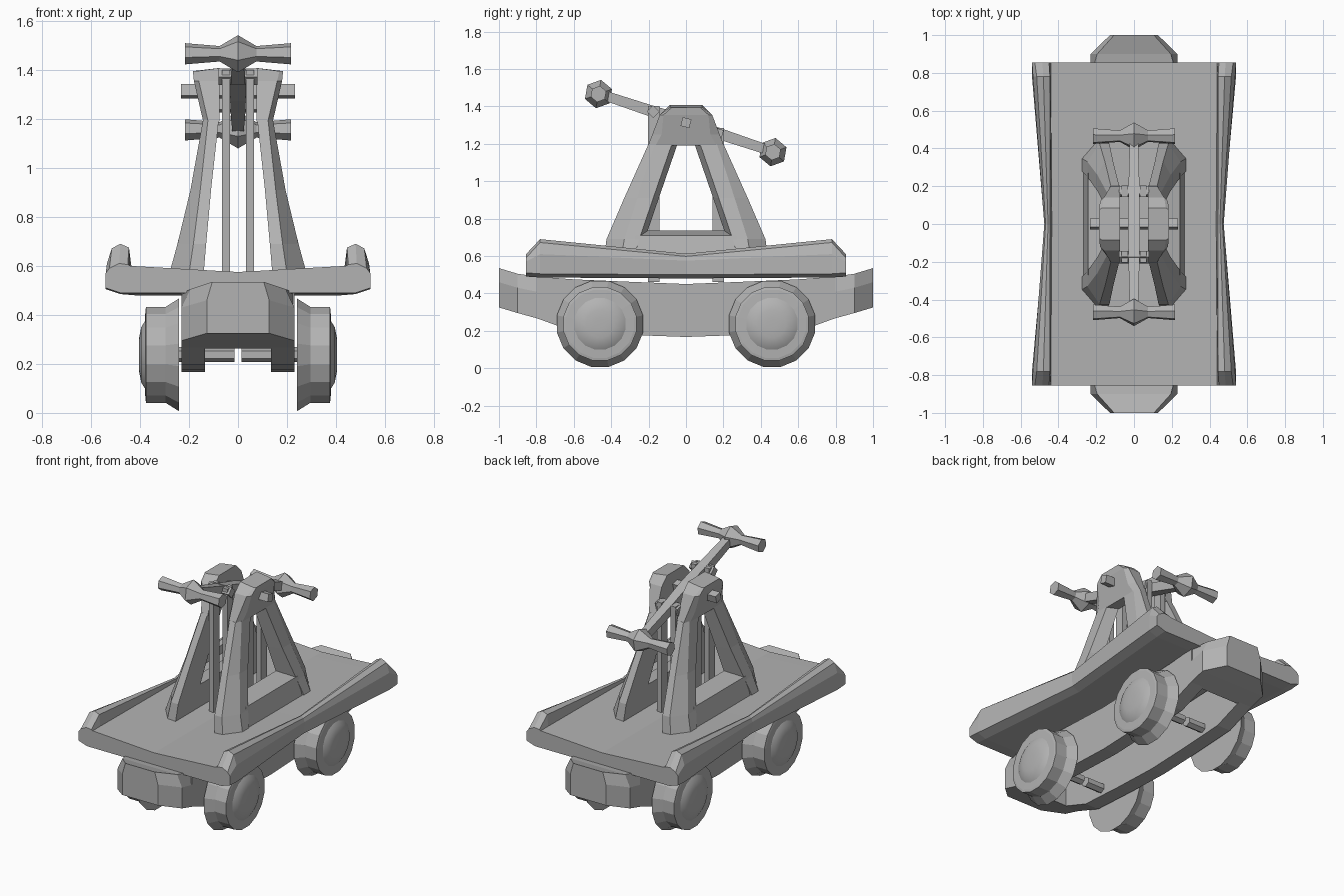
import bpy, bmesh, math
from mathutils import Matrix, Vector

if "Cube" in bpy.data.objects:
    bpy.data.objects.remove(bpy.data.objects["Cube"])

grey = bpy.data.materials.new("plain_grey")
grey.diffuse_color = (0.45, 0.45, 0.45, 1)
grey.use_nodes = True
grey.node_tree.nodes["Principled BSDF"].inputs["Base Color"].default_value = grey.diffuse_color


def finish(bm, name, smooth_rule=None):
    bmesh.ops.recalc_face_normals(bm, faces=bm.faces)
    me = bpy.data.meshes.new(name)
    bm.to_mesh(me)
    bm.free()
    me.materials.append(grey)
    if smooth_rule:
        for p in me.polygons:
            p.use_smooth = smooth_rule(p)
    ob = bpy.data.objects.new(name, me)
    bpy.context.collection.objects.link(ob)
    return ob


def add_loft(bm, rings):
    """Bridge equal-length rings and cap both ends."""
    vs = [[bm.verts.new(p) for p in r] for r in rings]
    n = len(vs[0])
    for a, b in zip(vs, vs[1:]):
        for i in range(n):
            j = (i + 1) % n
            bm.faces.new((a[i], a[j], b[j], b[i]))
    bm.faces.new(vs[0])
    bm.faces.new(vs[-1])


def loft(name, rings):
    bm = bmesh.new()
    add_loft(bm, rings)
    return finish(bm, name)


def spin_x(profile, n, centre, phase=0.0, flip=1):
    """Rings around an axis parallel to x from (x, radius) pairs."""
    cx, cy, cz = centre
    return [[(cx + flip * x, cy + r * math.cos(phase + k * math.tau / n),
              cz + r * math.sin(phase + k * math.tau / n)) for k in range(n)]
            for x, r in profile]


# Deck with raised side rails: half sections, mirrored in x
end = [(.48, .49), (.54, .51), (.54, .57), (.525, .59), (.485, .61), (.45, .605), (.44, .60)]
near = [(.48, .485), (.54, .505), (.535, .61), (.515, .672), (.48, .69), (.445, .675), (.44, .60)]
mid = [(.42, .48), (.47, .50), (.475, .575), (.468, .598), (.455, .612), (.445, .608), (.435, .597)]


def deck_ring(half, y):
    return ([(x, y, z) for x, z in half] + [(0, y, .575)]
            + [(-x, y, z) for x, z in reversed(half)])


loft("deck", [deck_ring(h, y) for h, y in
              ((end, -.855), (near, -.78), (mid, 0), (near, .78), (end, .855))])

# Chassis: two long beams joined by tapered end blocks
beam = [(-.8, .49, .268), (-.6, .475, .195), (-.3, .462, .178), (0, .45, .167),
        (.3, .462, .178), (.6, .475, .195), (.8, .49, .268)]
for side, s in (("left", -1), ("right", 1)):
    loft(side + "_chassis_beam",
         [[(s * .135, y, b), (s * .23, y, b), (s * .23, y, t), (s * .135, y, t)]
          for y, t, b in beam])
for side, s in (("front", -1), ("rear", 1)):
    rows = [(.78, .23, .23, .488, .262), (.9, .195, .23, .505, .295), (1, .105, .127, .535, .325)]
    loft(side + "_bumper",
         [[(-b, s * y, zb), (b, s * y, zb), (b, s * y, (zb + zt) / 2 + .03), (a, s * y, zt),
           (-a, s * y, zt), (-b, s * y, (zb + zt) / 2 + .03)] for y, a, b, zt, zb in rows])

# Wheels with inner flange and domed hub, plus axle stubs
wheel = [(.24, .235), (.295, .2), (.375, .2), (.378, .185), (.38, .14), (.395, .115),
         (.403, .075), (.405, .03)]
for end_name, y in (("front", -.46), ("rear", .46)):
    for side, s in (("left", -1), ("right", 1)):
        bm = bmesh.new()
        add_loft(bm, spin_x(wheel, 16, (0, y, .237), math.pi / 16, s))
        finish(bm, f"{end_name}_{side}_wheel", lambda p: abs(p.center.x) > .381)
        loft(f"{end_name}_{side}_axle",
             spin_x([(.015, .031), (.25, .031)], 6, (0, y, .238), math.pi / 6, s))

# A-frames: legs, cross bar and flared top block
# leg rows: z, outer y, inner y, outer x, inner x, chamfer x, chamfer y
leg = [(.57, .44, .285, .28, .14, .08, .09), (.69, .425, .25, .247, .13, .065, .095),
       (.91, .33, .175, .194, .11, .04, .07), (1.2, .2, .075, .142, .078, .02, .035)]
# top rows: z, half y, outer x, chamfer x, chamfer y
top = [(1.19, .203, .142, .02, .04), (1.25, .18, .156, .02, .05),
       (1.355, .14, .18, .02, .02), (1.395, .085, .184, .015, .01)]
for side, s in (("left", -1), ("right", 1)):
    bm = bmesh.new()
    for t in (-1, 1):
        add_loft(bm, [[(s * xi, t * yo, z), (s * (xo - cx), t * yo, z),
                       (s * xo, t * (yo - cy), z), (s * xo, t * yi, z),
                       (s * xi, t * (yi - .03), z)]
                      for z, yo, yi, xo, xi, cx, cy in leg])
    add_loft(bm, [[(s * .075, -h, z + lift), (s * (xo - cx), -h, z),
                   (s * xo, -h + cy, z), (s * xo, h - cy, z),
                   (s * (xo - cx), h, z), (s * .075, h, z + lift)]
                  for z, h, xo, cx, cy in top
                  for lift in [.013 if z > 1.38 else 0]])
    add_loft(bm, [[(s * .14, y, .57), (s * .272, y, .57), (s * .243, y, .71),
                   (s * .128, y, .735)] for y in (-.27, .27)])
    finish(bm, side + "_a_frame")

# Rocking lever, tilted down toward the rear
SLOPE = -.333
PIVOT = 1.313
loft("lever_arm",
     [[(-w, y, PIVOT + SLOPE * y - h), (w, y, PIVOT + SLOPE * y - h),
       (w, y, PIVOT + SLOPE * y + h), (-w, y, PIVOT + SLOPE * y + h)]
      for y, w, h in ((-.46, .022, .027), (-.17, .03, .032), (0, .032, .04),
                      (.17, .03, .032), (.46, .022, .027))])

# Hexagonal handles at both lever ends
grip = [(-.217, .044), (-.075, .032), (0, .077), (.075, .032), (.217, .044)]
for end_name, y in (("front", -.468), ("rear", .465)):
    loft(end_name + "_handle",
         spin_x(grip, 6, (0, y, PIVOT + SLOPE * y - .003), math.radians(80)))

# Pivot pin and the pins joining lever to connecting rods
for name, y, half, r, deg in (("pivot_pin", 0, .232, .034, 30),
                              ("front_rod_pin", -.176, .08, .034, 0),
                              ("rear_rod_pin", .172, .08, .034, 30)):
    loft(name, spin_x([(-half, r), (half, r)], 4, (0, y, PIVOT + SLOPE * y), math.radians(deg)))

# Vertical connecting rods, in pairs either side of the lever
for end_name, y in (("front", -.173), ("rear", .173)):
    z_top = PIVOT + SLOPE * y + .03
    for side, s in (("left", -1), ("right", 1)):
        loft(f"{end_name}_{side}_rod",
             [[(s * .033, y - .03, z), (s * .066, y - .03, z),
               (s * .066, y + .03, z), (s * .033, y + .03, z)] for z in (.46, z_top)])
